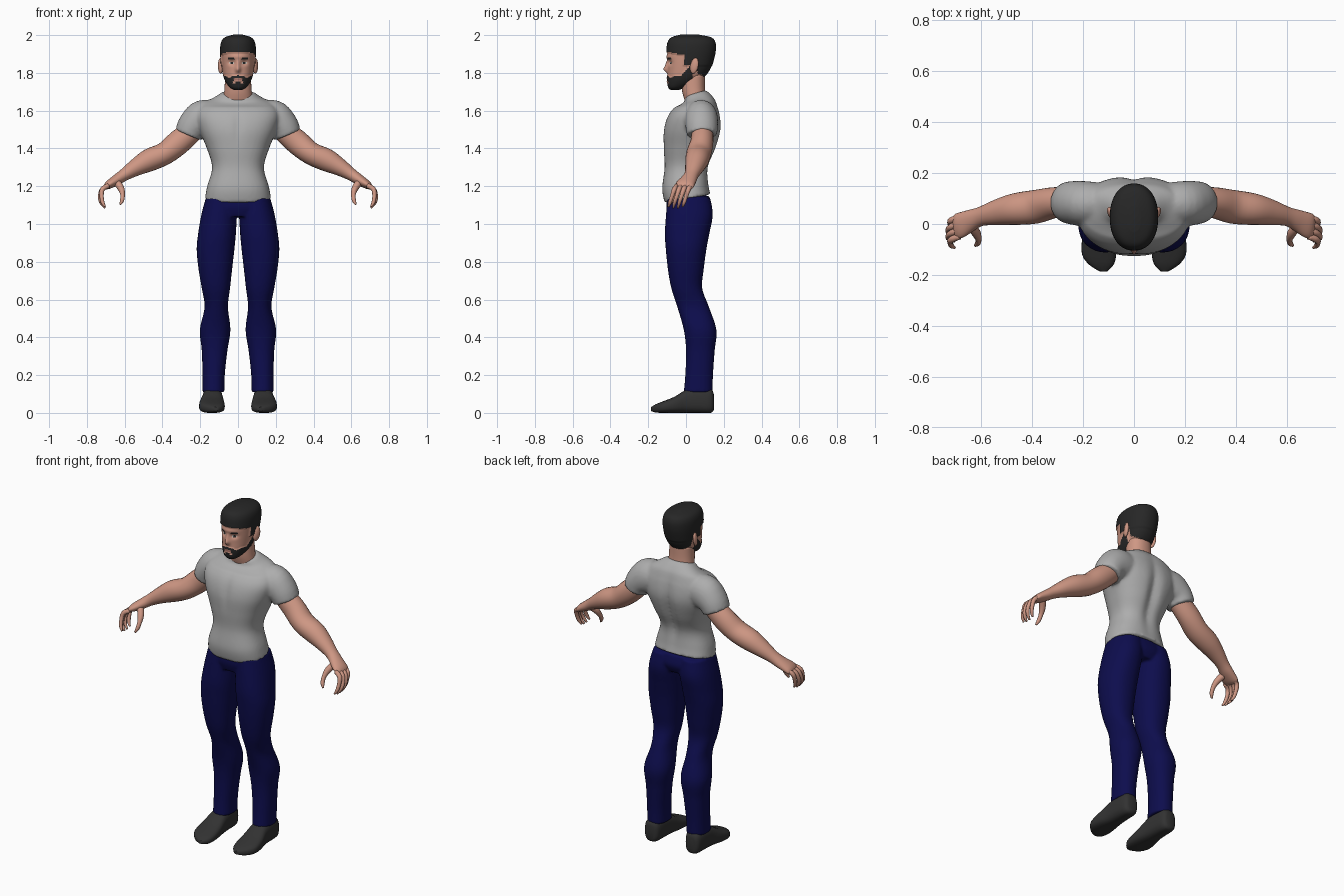
import bpy, bmesh
from math import sin, cos, pi, exp, copysign
from mathutils import Vector

cube = bpy.data.objects.get("Cube")
if cube:
    bpy.data.objects.remove(cube)


def material(name, r, g, b):
    m = bpy.data.materials.new(name)
    m.use_nodes = True
    m.diffuse_color = (r, g, b, 1)
    node = m.node_tree.nodes["Principled BSDF"]
    node.inputs["Base Color"].default_value = (r, g, b, 1)
    node.inputs["Roughness"].default_value = 0.9
    return m


SKIN = material("skin", 0.62, 0.31, 0.23)
HAIR = material("dark hair", 0.02, 0.02, 0.02)
SHIRT = material("grey cloth", 0.42, 0.42, 0.42)
PANTS = material("navy cloth", 0.004, 0.004, 0.075)
SHOE = material("charcoal leather", 0.032, 0.032, 0.032)
WHITE = material("eye white", 0.6, 0.55, 0.5)
LIP = material("lips", 0.4, 0.17, 0.14)


def smooth_keys(keys, steps):
    """Catmull-Rom interpolation of rows of numbers."""
    rows = [Vector(k) for k in keys]
    out = []
    for i in range(len(rows) - 1):
        a, b, c, d = rows[max(i - 1, 0)], rows[i], rows[i + 1], rows[min(i + 2, len(rows) - 1)]
        for s in range(steps):
            t = s / steps
            out.append(b + (c - a) * (t / 2) + (a * 2 - b * 5 + c * 4 - d) * (t * t / 2)
                       + (b * 3 - a - c * 3 + d) * (t ** 3 / 2))
    return out + [rows[-1]]


def skin_rings(bm, rings):
    """Bridge rings of points and cap both ends."""
    rows = [[bm.verts.new(p) for p in ring] for ring in rings]
    n = len(rows[0])
    for a, b in zip(rows, rows[1:]):
        for i in range(n):
            bm.faces.new((a[i], a[(i + 1) % n], b[(i + 1) % n], b[i]))
    bm.faces.new(rows[0][::-1])
    bm.faces.new(rows[-1])


def oval(n, power):
    """Unit superellipse."""
    for i in range(n):
        c, s = cos(2 * pi * i / n), sin(2 * pi * i / n)
        yield copysign(abs(c) ** (2 / power), c), copysign(abs(s) ** (2 / power), s)


def stack(bm, keys, side=1, along="z", n=32, steps=5, power=2.2):
    """Rings along one axis; key = position, centre x, half width, low, high."""
    rings = []
    for t, cx, hw, lo, hi in smooth_keys(keys, steps):
        ring = []
        for c, s in oval(n, power):
            x, w = side * (cx + hw * c), (lo + hi) / 2 + (hi - lo) / 2 * s
            ring.append((x, w, t) if along == "z" else (x, t, max(w, 0)))
        rings.append(ring)
    skin_rings(bm, rings)


def limb(bm, keys, side=1, n=16, steps=4):
    """Tube along a path; key = x, y, z, radius across, radius in depth."""
    rows = [(Vector(r[:3]), r[3], r[4]) for r in smooth_keys(keys, steps)]
    rings = []
    for i, (p, ra, rb) in enumerate(rows):
        d = (rows[min(i + 1, len(rows) - 1)][0] - rows[max(i - 1, 0)][0]).normalized()
        u = d.cross(Vector((0, 1, 0))).normalized()
        v = u.cross(d)
        ring = [p + u * (ra * c) + v * (rb * s) for c, s in oval(n, 2)]
        rings.append([(side * q.x, q.y, q.z) for q in ring])
    skin_rings(bm, rings)


def finish(bm, name, mats, voxel=0, soften=4, angle=None):
    bmesh.ops.recalc_face_normals(bm, faces=bm.faces)
    mesh = bpy.data.meshes.new(name)
    bm.to_mesh(mesh)
    bm.free()
    ob = bpy.data.objects.new(name, mesh)
    bpy.context.collection.objects.link(ob)
    for m in mats:
        mesh.materials.append(m)
    for f in mesh.polygons:
        f.use_smooth = True
    if voxel:
        r = ob.modifiers.new("blend", "REMESH")
        r.mode, r.voxel_size, r.use_smooth_shade = "VOXEL", voxel, True
        s = ob.modifiers.new("soften", "SMOOTH")
        s.iterations, s.factor = soften, 0.5
    if angle:
        bpy.ops.object.select_all(action="DESELECT")
        ob.select_set(True)
        bpy.context.view_layer.objects.active = ob
        bpy.ops.object.shade_smooth_by_angle(angle=angle)
    return ob


def bump(*pairs):
    return exp(-sum((d / w) ** 2 for d, w in pairs))


# Shirt: torso and sleeves blended together
bm = bmesh.new()
stack(bm, [(1.133, 0, .175, -.113, .13), (1.2, 0, .163, -.126, .12), (1.3, 0, .137, -.113, .12),
           (1.4, 0, .165, -.118, .16), (1.5, 0, .205, -.118, .186), (1.58, 0, .22, -.092, .18),
           (1.64, 0, .185, -.04, .16), (1.672, 0, .13, -.01, .135), (1.705, 0, .085, -.005, .105)],
      n=64, power=2.4)
for v in bm.verts:
    x, y, z = v.co
    if y > .05:
        v.co.y -= .022 * bump((x, .03), (z - 1.42, .17))
    else:
        v.co.y += .008 * bump((x, .02), (z - 1.52, .08))
    v.co.z += .18 * y * max(0, 1 - (z - 1.133) / .15)
    v.co.z += .3 * (y - .09) * min(1, max(0, (z - 1.62) / .06))
for side in (1, -1):
    limb(bm, [(.11, .08, 1.56, .085, .08), (.185, .08, 1.557, .1, .088),
              (.238, .083, 1.52, .083, .086), (.263, .085, 1.472, .073, .08)], side, n=32)
finish(bm, "shirt", [SHIRT], .009, 5)

# Trousers: pelvis and two legs blended together
bm = bmesh.new()
stack(bm, [(1.15, 0, .163, -.1, .122), (1.09, 0, .175, -.104, .136), (1.04, 0, .15, -.09, .115)], n=48)
for side in (1, -1):
    stack(bm, [(1.14, .088, .082, -.098, .128), (1.05, .1, .094, -.106, .142), (.95, .111, .1, -.112, .124),
               (.865, .119, .1, -.107, .108), (.76, .12, .089, -.096, .094), (.66, .117, .075, -.078, .086),
               (.56, .115, .062, -.046, .122), (.44, .121, .081, -.012, .161), (.33, .124, .068, 0, .152),
               (.2, .129, .059, -.004, .143), (.11, .13, .058, -.012, .141)], side)
finish(bm, "trousers", [PANTS], .008, 3)

for side, label in ((1, "left"), (-1, "right")):
    # Shoe
    bm = bmesh.new()
    stack(bm, [(.147, .135, .025, .015, .1), (.13, .135, .045, 0, .128), (.06, .135, .052, 0, .135),
               (0, .135, .056, 0, .122), (-.06, .138, .066, 0, .086), (-.12, .137, .067, 0, .062),
               (-.16, .128, .048, .002, .046), (-.186, .12, .015, .01, .03)],
          side, "y", 24, 3, 2.8)
    finish(bm, label + "_shoe", [SHOE], angle=.9)

    # Arm and palm
    bm = bmesh.new()
    limb(bm, [(.2, .085, 1.53, .055, .055), (.305, .085, 1.44, .065, .06), (.385, .068, 1.375, .06, .066),
              (.47, .058, 1.338, .06, .062), (.54, .045, 1.3, .046, .05), (.6, .03, 1.262, .033, .038),
              (.64, .015, 1.235, .029, .042), (.685, -.006, 1.207, .022, .05),
              (.704, -.012, 1.192, .011, .043)], side, 24)
    # Curled fingers
    for i in range(4):
        y = .026 - .025 * i
        reach = (0, .008, .008, 0)[i]
        limb(bm, [(.685, y, 1.203, .013, .012), (.717, y - .012, 1.185, .013, .013),
                  (.722 + reach, y - .024, 1.15, .011, .011), (.717 + reach, y - .036, 1.115, .01, .01),
                  (.704, y - .044, 1.092 - reach, .005, .005)], side, 10, 3)
    # Thumb
    limb(bm, [(.645, -.005, 1.225, .02, .02), (.62, -.035, 1.19, .018, .018), (.611, -.06, 1.155, .012, .013),
              (.614, -.076, 1.125, .011, .011), (.624, -.085, 1.103, .005, .005)], side, 10, 3)
    finish(bm, label + "_arm", [SKIN])

    # Ear
    bm = bmesh.new()
    bmesh.ops.create_uvsphere(bm, u_segments=16, v_segments=12, radius=1)
    for v in bm.verts:
        x, y, z = v.co
        v.co = (side * (.092 + .013 * x + .006 * y), .044 + .022 * y + .006 * z, 1.838 + .042 * z)
    finish(bm, label + "_ear", [SKIN])

# Neck
bm = bmesh.new()
stack(bm, [(1.62, 0, .085, .005, .12), (1.7, 0, .073, -.02, .102), (1.79, 0, .068, -.025, .1)])
finish(bm, "neck", [SKIN])

# Head with sculpted features
bm = bmesh.new()
stack(bm, [(1.712, 0, .02, -.08, -.04), (1.725, 0, .042, -.092, -.005), (1.75, 0, .061, -.096, .05),
           (1.78, 0, .074, -.096, .095), (1.82, 0, .082, -.096, .125), (1.87, 0, .087, -.098, .142),
           (1.92, 0, .089, -.098, .152), (1.96, 0, .084, -.092, .15), (1.983, 0, .066, -.074, .13),
           (1.996, 0, .025, -.03, .07)], n=112, steps=9)
for v in bm.verts:
    x, y, z = v.co
    if y < -.03:
        ax = abs(x)
        v.co.y += (.013 * bump((ax - .034, .018), (z - 1.855, .013))
                   - .022 * bump((x, .013), (z - 1.818, .017)) - .01 * bump((x, .01), (z - 1.845, .02))
                   - .005 * bump((x, .05), (z - 1.885, .012)) - .005 * bump((x, .02), (z - 1.765, .014)))


def is_hair(x, y, z):
    if y < -.01:
        return z > 1.912 - .3 * max(0, abs(x) - .04)
    if y < .03:
        return z > 1.84
    return z > (1.87 if y < .06 else 1.8 - .5 * min(.05, y - .06))


def is_beard(x, y, z):
    mouth = abs(x) < .02 and 1.757 < z < 1.771
    chin_side = .012 < abs(x) < .026 and 1.745 < z < 1.757
    top = 1.786 + max(0, y + .025) * 1.1 - .012 * bump((abs(x) - .045, .015))
    return y < .035 and z < top and not mouth and not chin_side


# Colour hair, beard, brows, eyes and lips by position
raised = set()
for f in bm.faces:
    x, y, z = f.calc_center_median()
    ax = abs(x)
    if is_hair(x, y, z) or is_beard(x, y, z):
        f.material_index = 1
        raised.update(f.verts)
    elif y < -.03:
        eye = ((ax - .034) / .015) ** 2 + ((z - 1.854) / .0065) ** 2
        if eye < 1:
            f.material_index = 1 if abs(ax - .034) < .0065 or z > 1.8575 else 2
        elif .016 < ax < .054 and abs(z - 1.876 + .15 * abs(ax - .038)) < .0045:
            f.material_index = 1
        elif ax < .02 and 1.759 < z < 1.768:
            f.material_index = 3
bm.normal_update()
for v in raised:
    v.co += v.normal * (.006 if v.co.z > 1.84 else .003)
finish(bm, "head", [SKIN, HAIR, WHITE, LIP])
